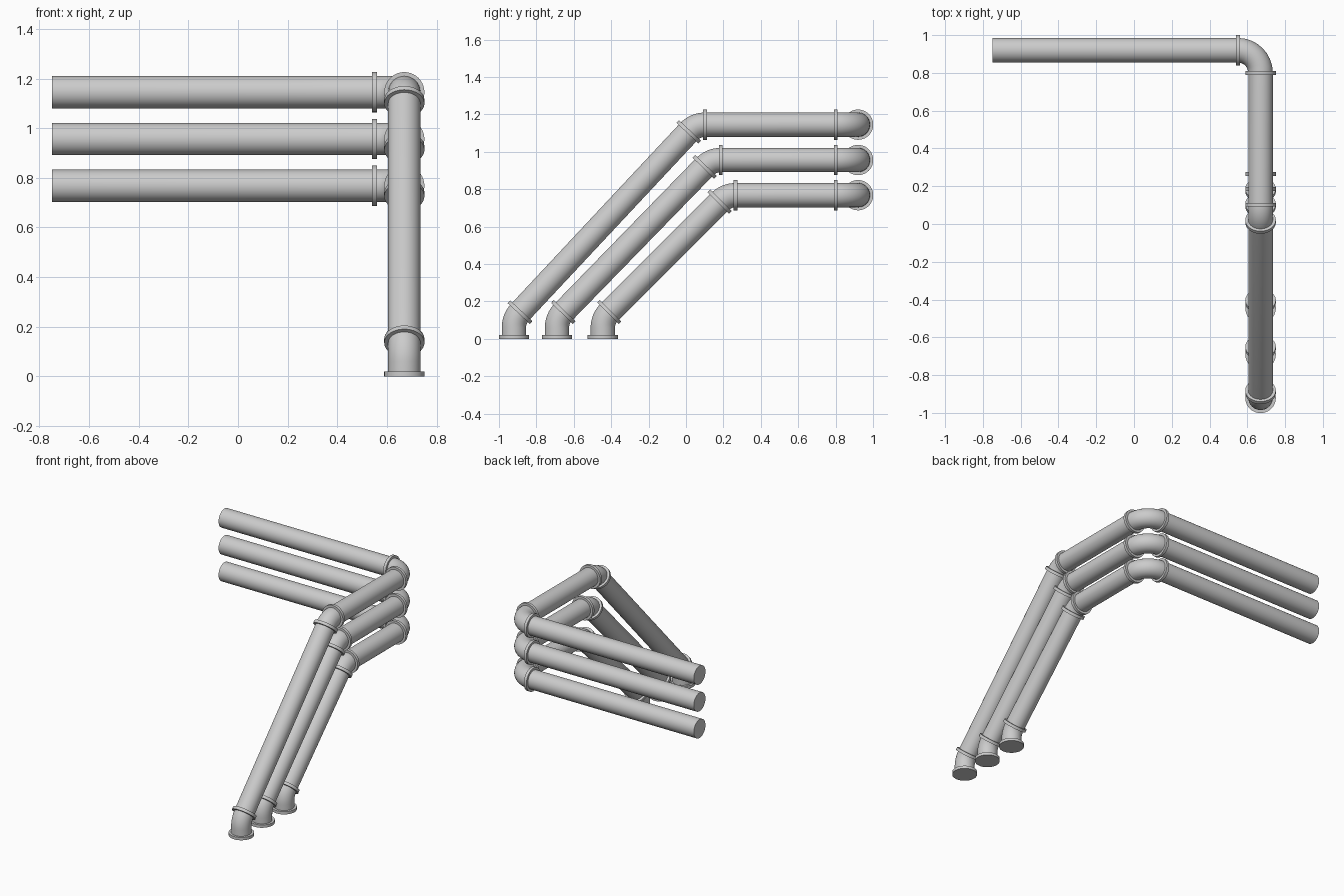
import bpy, bmesh, math
from mathutils import Vector

if "Cube" in bpy.data.objects:
    bpy.data.objects.remove(bpy.data.objects["Cube"])

X, BACK_Y, END_X = 0.67, 0.92, -0.75
PIPE_R, COLLAR_R, COLLAR_T, BEND_R = 0.065, 0.081, 0.02, 0.12
SIDES, BEND_STEPS = 40, 8


def finish(bm, name):
    bmesh.ops.recalc_face_normals(bm, faces=bm.faces)
    mesh = bpy.data.meshes.new(name)
    bm.to_mesh(mesh)
    bm.free()
    obj = bpy.data.objects.new(name, mesh)
    bpy.context.collection.objects.link(obj)
    bpy.ops.object.select_all(action='DESELECT')
    obj.select_set(True)
    bpy.context.view_layer.objects.active = obj
    bpy.ops.object.shade_smooth_by_angle(angle=math.radians(35))
    return obj


def sweep(path, radius, name):
    """Capped round tube through (point, tangent) pairs."""
    bm = bmesh.new()
    side = path[0][1].orthogonal().normalized()
    prev_t, prev = path[0][1], None
    for p, t in path:
        side = prev_t.rotation_difference(t) @ side
        prev_t, up = t, t.cross(side)
        ring = []
        for i in range(SIDES):
            a = math.tau * i / SIDES
            ring.append(bm.verts.new(p + radius * (math.cos(a) * side + math.sin(a) * up)))
        if prev:
            for i in range(SIDES):
                j = (i + 1) % SIDES
                bm.faces.new((prev[i], prev[j], ring[j], ring[i]))
        else:
            bm.faces.new(ring[::-1])
        prev = ring
    bm.faces.new(prev)
    return finish(bm, name)


def bend(a, corner, b):
    """Rounded corner as (point, tangent) pairs."""
    t0, t1 = (corner - a).normalized(), (b - corner).normalized()
    angle = t0.angle(t1)
    start = corner - t0 * BEND_R * math.tan(angle / 2)
    n = (t1 - t0 * t0.dot(t1)).normalized()
    out = []
    for i in range(BEND_STEPS + 1):
        s = angle * i / BEND_STEPS
        out.append((start + BEND_R * (math.sin(s) * t0 + (1 - math.cos(s)) * n),
                    math.cos(s) * t0 + math.sin(s) * n))
    return out


def collar(p, t, name):
    h = t * COLLAR_T / 2
    sweep([(p - h, t), (p + h, t)], COLLAR_R, name)


# foot y, upper corner y, top run height for each pipe
for label, foot_y, corner_y, z in (("upper", -0.92, 0.05, 1.145),
                                   ("middle", -0.69, 0.135, 0.956),
                                   ("lower", -0.445, 0.215, 0.768)):
    pts = [Vector(p) for p in ((X, foot_y, 0), (X, foot_y, 0.108), (X, corner_y, z),
                               (X, BACK_Y, z), (END_X, BACK_Y, z))]
    bends = [bend(*pts[i:i + 3]) for i in range(3)]

    # pipe with its three elbows
    path = [(pts[0], Vector((0, 0, 1)))] + sum(bends, []) + [(pts[-1], Vector((-1, 0, 0)))]
    sweep(path, PIPE_R, label + "_pipe")

    # floor flange and joint collars
    collar(pts[0] + Vector((0, 0, COLLAR_T / 2)), Vector((0, 0, 1)), label + "_floor_flange")
    joints = [bends[0][-1], bends[1][0], bends[1][-1], bends[2][0], bends[2][-1]]
    for k, (p, t) in enumerate(joints, 1):
        collar(p, t, f"{label}_collar_{k}")
